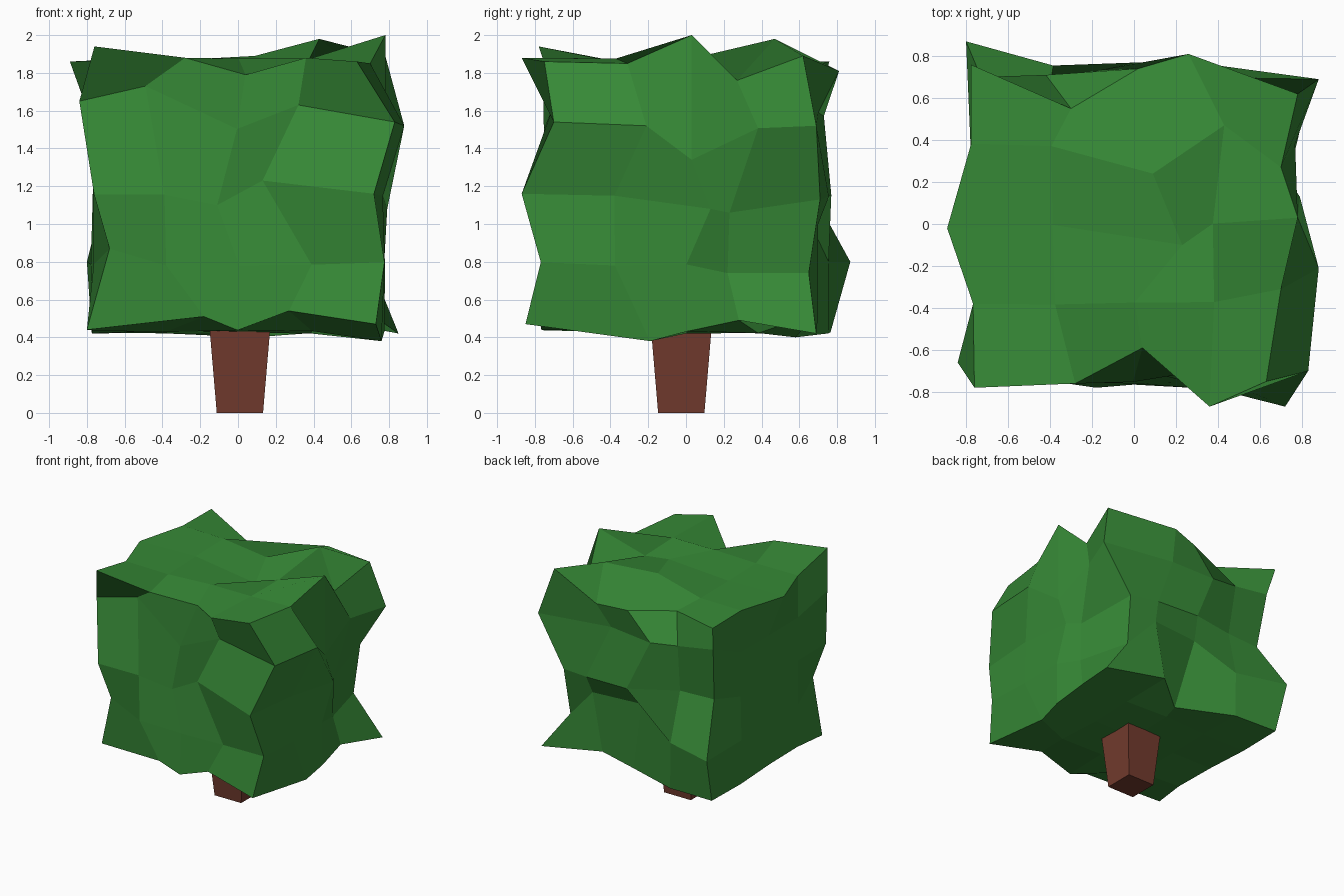
import bpy, bmesh, random
from mathutils import Vector

random.seed(4)


def material(name, rgb):
    m = bpy.data.materials.new(name)
    m.diffuse_color = (*rgb, 1)
    return m


def finish(bm, name, mat):
    bmesh.ops.recalc_face_normals(bm, faces=bm.faces)
    me = bpy.data.meshes.new(name)
    bm.to_mesh(me)
    bm.free()
    me.materials.append(mat)
    ob = bpy.data.objects.new(name, me)
    bpy.context.collection.objects.link(ob)
    return ob


leaf = material("leaf green", (0.037, 0.25, 0.037))
bark = material("bark brown", (0.17, 0.044, 0.027))

# Trunk: square post that widens upward into the foliage
bm = bmesh.new()
bmesh.ops.create_cube(bm, size=1)
for v in bm.verts:
    top = v.co.z > 0
    w = 0.34 if top else 0.245
    v.co = (0.01 + v.co.x * w, -0.025 + v.co.y * w, 0.56 if top else 0)
finish(bm, "trunk", bark)

# Foliage: a cube cut 4 x 4 on each side, with its corners and bumps pulled about.
# Key = grid position along x, y, z (0 to 4); value = where that point sits.
pulled = {
    # lower rim
    "000": (-.80, -.65, .44), "100": (-.18, -.78, .51), "300": (.27, -.78, .54),
    "400": (.73, -.85, .47), "410": (.76, -.19, .38), "430": (.75, .28, .49),
    "440": (.85, .69, .42), "240": (.08, .58, .40), "340": (.28, .70, .53),
    # side corners
    "001": (-.68, -.70, .87), "003": (-.84, -.66, 1.65), "402": (.72, -.87, 1.16),
    "403": (.83, -.70, 1.54), "041": (-.80, .87, .80), "441": (.61, .65, .74),
    "442": (.63, .71, 1.13), "443": (.88, .69, 1.52), "042": (-.70, .63, 1.2),
    "043": (-.74, .70, 1.65),
    # bumps on the front and right
    "103": (-.49, -.62, 1.73), "303": (.32, -.70, 1.63), "302": (.13, -.72, 1.23),
    "202": (-.11, -.71, 1.10), "413": (.88, -.21, 1.52), "423": (.78, .03, 1.34),
    "432": (.72, .23, 1.06), "422": (.79, .13, 1.08), "431": (.72, .22, .74),
    # bumps on the back
    "341": (.37, .70, 1.00), "241": (-.05, .66, 1.00), "142": (-.40, .65, 1.2),
    "143": (-.42, .71, 1.60), "243": (-.18, .73, 1.57), "343": (.20, .70, 1.59),
    # upper rim
    "004": (-.76, -.78, 1.94), "104": (-.28, -.76, 1.88), "204": (.04, -.59, 1.79),
    "304": (.36, -.87, 1.88), "404": (.63, -.75, 1.86), "414": (.70, -.31, 1.85),
    "424": (.78, .03, 2.0), "434": (.70, .27, 1.76), "444": (.78, .62, 1.89),
    "344": (.26, .81, 1.81), "244": (.02, .74, 1.79), "144": (-.30, .55, 1.80),
    "024": (-.89, -.02, 1.86),
    # hump on top
    "334": (.43, .47, 1.98), "224": (.23, -.10, 1.84), "234": (.09, .24, 1.89),
}
bm = bmesh.new()
bmesh.ops.create_cube(bm, size=4)
bmesh.ops.subdivide_edges(bm, edges=bm.edges[:], cuts=3, use_grid_fill=True)
for v in sorted(bm.verts, key=lambda p: tuple(round(c) for c in p.co)):
    key = "".join(str(round(c) + 2) for c in v.co)
    jitter = Vector([random.uniform(-.01, .01) for _ in range(3)])
    rest = Vector((v.co.x * .385, v.co.y * .38, 1.15 + v.co.z * .36))
    v.co = Vector(pulled[key]) if key in pulled else rest + jitter
finish(bm, "foliage", leaf)
